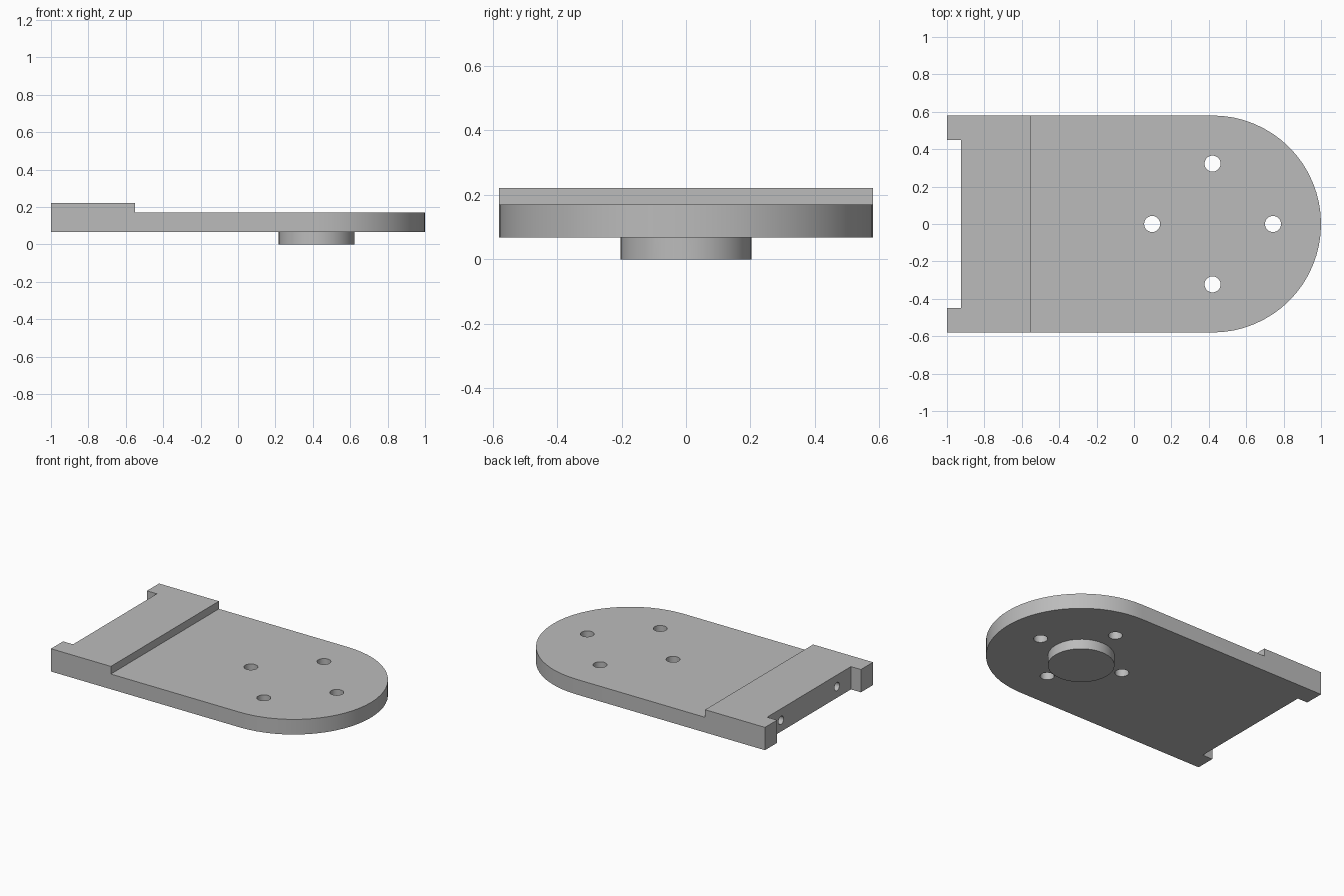
import bpy
import bmesh
from math import cos, sin, pi
from mathutils import Matrix, Vector

if "Cube" in bpy.data.objects:
    bpy.data.objects.remove(bpy.data.objects["Cube"], do_unlink=True)

grey = bpy.data.materials.new("plain grey")
grey.use_nodes = True
grey.diffuse_color = (0.5, 0.5, 0.5, 1)
grey.node_tree.nodes["Principled BSDF"].inputs["Base Color"].default_value = (0.5, 0.5, 0.5, 1)

BOTTOM, DECK, TOP = 0.067, 0.17, 0.222
HALF = 0.58          # half width and nose radius
CX = 1 - HALF        # centre of the round nose


def finish(name, bm):
    bmesh.ops.recalc_face_normals(bm, faces=bm.faces)
    mesh = bpy.data.meshes.new(name)
    bm.to_mesh(mesh)
    bm.free()
    mesh.materials.append(grey)
    obj = bpy.data.objects.new(name, mesh)
    bpy.context.collection.objects.link(obj)
    return obj


def prism(name, outline, z0, z1):
    bm = bmesh.new()
    face = bm.faces.new([bm.verts.new((x, y, z0)) for x, y in outline])
    side = bmesh.ops.extrude_face_region(bm, geom=[face])["geom"]
    verts = [v for v in side if isinstance(v, bmesh.types.BMVert)]
    bmesh.ops.translate(bm, verts=verts, vec=(0, 0, z1 - z0))
    return finish(name, bm)


def cylinder(name, centre, radius, length, sides, axis="Z"):
    bm = bmesh.new()
    turn = Matrix.Rotation(pi / 2, 4, "Y") if axis == "X" else Matrix()
    bmesh.ops.create_cone(bm, cap_ends=True, segments=sides, radius1=radius, radius2=radius,
                          depth=length, matrix=Matrix.Translation(Vector(centre)) @ turn)
    return finish(name, bm)


def combine(target, tool, operation):
    mod = target.modifiers.new(operation.lower(), "BOOLEAN")
    mod.operation, mod.solver, mod.object = operation, "EXACT", tool
    tool.hide_render = True
    bpy.context.view_layer.objects.active = target
    bpy.ops.object.modifier_apply(modifier=mod.name)
    bpy.data.objects.remove(tool, do_unlink=True)


# Plate outline: round nose, straight sides and a notched square end
nose = [(CX + HALF * cos(a), HALF * sin(a)) for a in (-pi / 2 + pi * i / 32 for i in range(33))]
end = [(-1, HALF), (-1, 0.45), (-0.925, 0.45), (-0.925, -0.45), (-1, -0.45), (-1, -HALF)]
plate = prism("mounting_plate", nose + end, BOTTOM, TOP)

# Lowered deck in front of the thick end
combine(plate, prism("deck_cutter", [(-0.55, -1), (2, -1), (2, 1), (-0.55, 1)], DECK, 1), "DIFFERENCE")

# Four through holes around the boss
for i in range(4):
    a = i * pi / 2
    spot = (CX + 0.323 * cos(a), 0.323 * sin(a), 0.15)
    combine(plate, cylinder("bolt_hole_cutter", spot, 0.043, 1, 24), "DIFFERENCE")

# Two blind screw holes in the notch wall
for side in (-1, 1):
    spot = (-0.925, 0.3 * side, 0.143)
    combine(plate, cylinder("screw_hole_cutter", spot, 0.028, 0.5, 20, "X"), "DIFFERENCE")

# Round boss underneath
combine(plate, cylinder("boss", (CX, 0, 0.06), 0.203, 0.12, 48), "UNION")

bpy.ops.object.select_all(action="DESELECT")
plate.select_set(True)
bpy.context.view_layer.objects.active = plate
bpy.ops.object.shade_smooth_by_angle(angle=pi / 6)
